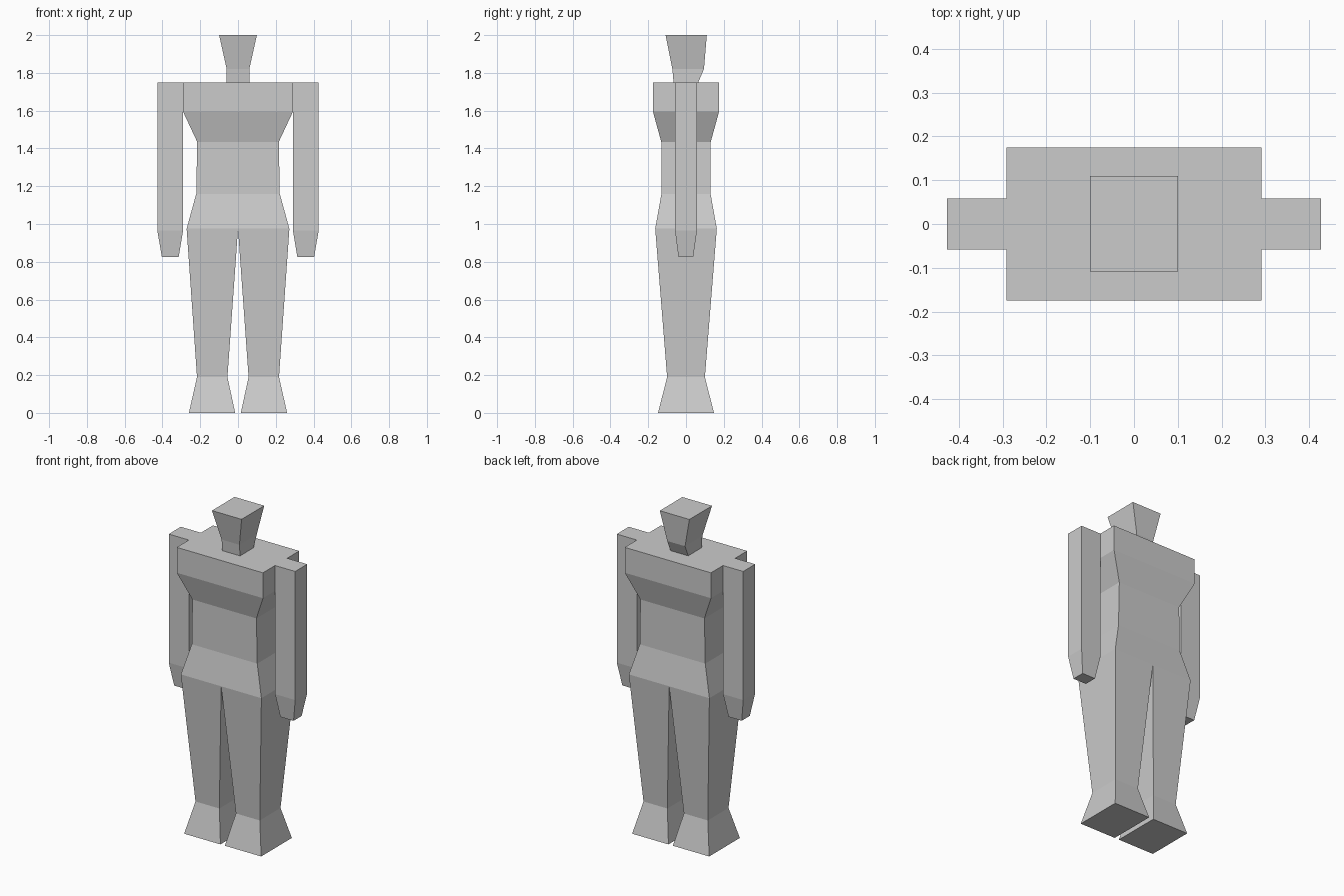
import bpy
import bmesh

if "Cube" in bpy.data.objects:
    bpy.data.objects.remove(bpy.data.objects["Cube"])

grey = bpy.data.materials.new("plain grey")
grey.diffuse_color = (0.6, 0.6, 0.6, 1)
grey.use_nodes = True
grey.node_tree.nodes["Principled BSDF"].inputs["Base Color"].default_value = grey.diffuse_color


def loft(name, rings, cap_bottom=True, cap_top=True, mirror=False):
    """Stack rectangles (z, x0, x1, y0, y1) from bottom to top into a flat-sided part."""
    bm = bmesh.new()
    loops = [[bm.verts.new(p) for p in
              ((x0, y0, z), (x1, y0, z), (x1, y1, z), (x0, y1, z))]
             for z, x0, x1, y0, y1 in rings]
    for low, high in zip(loops, loops[1:]):
        for i in range(4):
            j = (i + 1) % 4
            bm.faces.new((low[i], low[j], high[j], high[i]))
    if cap_bottom:
        bm.faces.new(loops[0][::-1])
    if cap_top:
        bm.faces.new(loops[-1])
    mesh = bpy.data.meshes.new(name)
    bm.to_mesh(mesh)
    bm.free()
    mesh.materials.append(grey)
    obj = bpy.data.objects.new(name, mesh)
    bpy.context.collection.objects.link(obj)
    if mirror:
        mod = obj.modifiers.new("mirror", 'MIRROR')
        mod.use_mirror_merge = False
    return obj


def box_ring(z, x, y):
    return (z, -x, x, -y, y)


# Torso: hips, waist, ribs, shoulders
loft("torso", [box_ring(0.975, 0.272, 0.163),
               box_ring(1.16, 0.221, 0.13),
               box_ring(1.435, 0.216, 0.131),
               box_ring(1.595, 0.291, 0.175),
               box_ring(1.75, 0.291, 0.175)], cap_bottom=False)

# Head with narrow neck and a jaw
loft("head", [(1.75, -0.06, 0.06, -0.066, 0.065),
              (1.82, -0.06, 0.06, -0.072, 0.095),
              (2.0, -0.10, 0.10, -0.108, 0.11)], cap_bottom=False)

# Legs with flared feet
loft("legs", [(0.0, 0.015, 0.26, -0.148, 0.148),
              (0.19, 0.056, 0.217, -0.10, 0.10),
              (0.975, 0.0, 0.272, -0.163, 0.163)], cap_top=False, mirror=True)

# Arms with tapered hands
loft("arms", [(0.825, 0.314, 0.403, -0.04, 0.038),
              (0.965, 0.291, 0.427, -0.058, 0.058),
              (1.75, 0.291, 0.427, -0.058, 0.058)], mirror=True)
